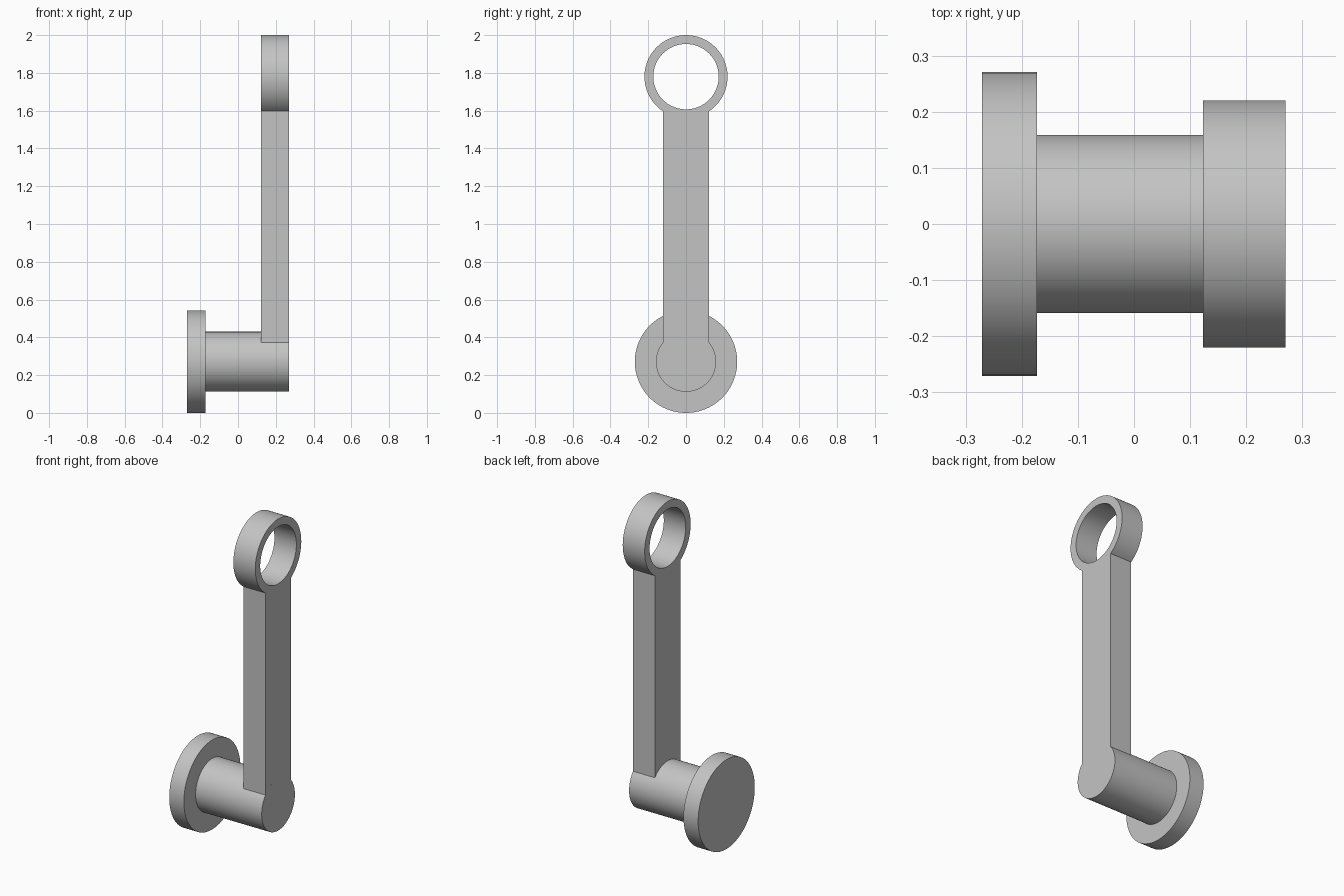
import bpy, bmesh
from math import sin, cos, pi, asin, radians

if "Cube" in bpy.data.objects:
    bpy.data.objects.remove(bpy.data.objects["Cube"])

grey = bpy.data.materials.new("plain grey")
grey.use_nodes = True
grey.diffuse_color = (0.55, 0.55, 0.55, 1)
grey.node_tree.nodes["Principled BSDF"].inputs["Base Color"].default_value = grey.diffuse_color

SIDES = 96
LOW_Z, PIN_R, FLANGE_R = 0.271, 0.159, 0.271
RING_Z, RING_R, HOLE_R = 1.78, 0.22, 0.173
BACK, FLANGE_IN, BAR_IN, FACE = -0.271, -0.173, 0.123, 0.27
BAR_HALF = 0.122


def finish(name, bm):
    """Turn a bmesh into a shaded, coloured object."""
    bmesh.ops.recalc_face_normals(bm, faces=bm.faces)
    mesh = bpy.data.meshes.new(name)
    bm.to_mesh(mesh)
    bm.free()
    mesh.materials.append(grey)
    obj = bpy.data.objects.new(name, mesh)
    bpy.context.collection.objects.link(obj)
    bpy.ops.object.select_all(action="DESELECT")
    obj.select_set(True)
    bpy.context.view_layer.objects.active = obj
    bpy.ops.object.shade_smooth_by_angle(angle=radians(30))


def lathe(name, profile, z, closed=False):
    """Turn (x, radius) points about a horizontal axis at height z."""
    bm = bmesh.new()
    rings = [[bm.verts.new((x, r * sin(2 * pi * i / SIDES), z + r * cos(2 * pi * i / SIDES)))
              for i in range(SIDES)] for x, r in profile]
    pairs = list(zip(rings, rings[1:]))
    if closed:
        pairs.append((rings[-1], rings[0]))
    else:
        bm.faces.new(rings[0])
        bm.faces.new(rings[-1])
    for a, b in pairs:
        for i in range(SIDES):
            j = (i + 1) % SIDES
            bm.faces.new((a[i], a[j], b[j], b[i]))
    finish(name, bm)


def arc(z, radius, direction, steps=16):
    """Points across the bar's width on a circle, running from -y to +y."""
    limit = asin(BAR_HALF / radius)
    angles = [limit * (2 * i / steps - 1) for i in range(steps + 1)]
    return [(radius * sin(a), z + direction * radius * cos(a)) for a in angles]


# Round wall flange and the pin standing out from it
lathe("flange_and_pin", [(BACK, FLANGE_R), (FLANGE_IN, FLANGE_R),
                         (FLANGE_IN, PIN_R), (FACE, PIN_R)], LOW_Z)

# Open ring at the top
lathe("top_ring", [(BAR_IN, HOLE_R), (BAR_IN, RING_R),
                   (FACE, RING_R), (FACE, HOLE_R)], RING_Z, closed=True)

# Flat bar, its ends curved to fit the pin and the ring
bm = bmesh.new()
outline = arc(LOW_Z, PIN_R, 1) + arc(RING_Z, RING_R, -1)[::-1]
side = bm.faces.new([bm.verts.new((BAR_IN, y, z)) for y, z in outline])
extruded = bmesh.ops.extrude_face_region(bm, geom=[side])["geom"]
bmesh.ops.translate(bm, vec=(FACE - BAR_IN, 0, 0),
                    verts=[v for v in extruded if isinstance(v, bmesh.types.BMVert)])
finish("upright_bar", bm)
